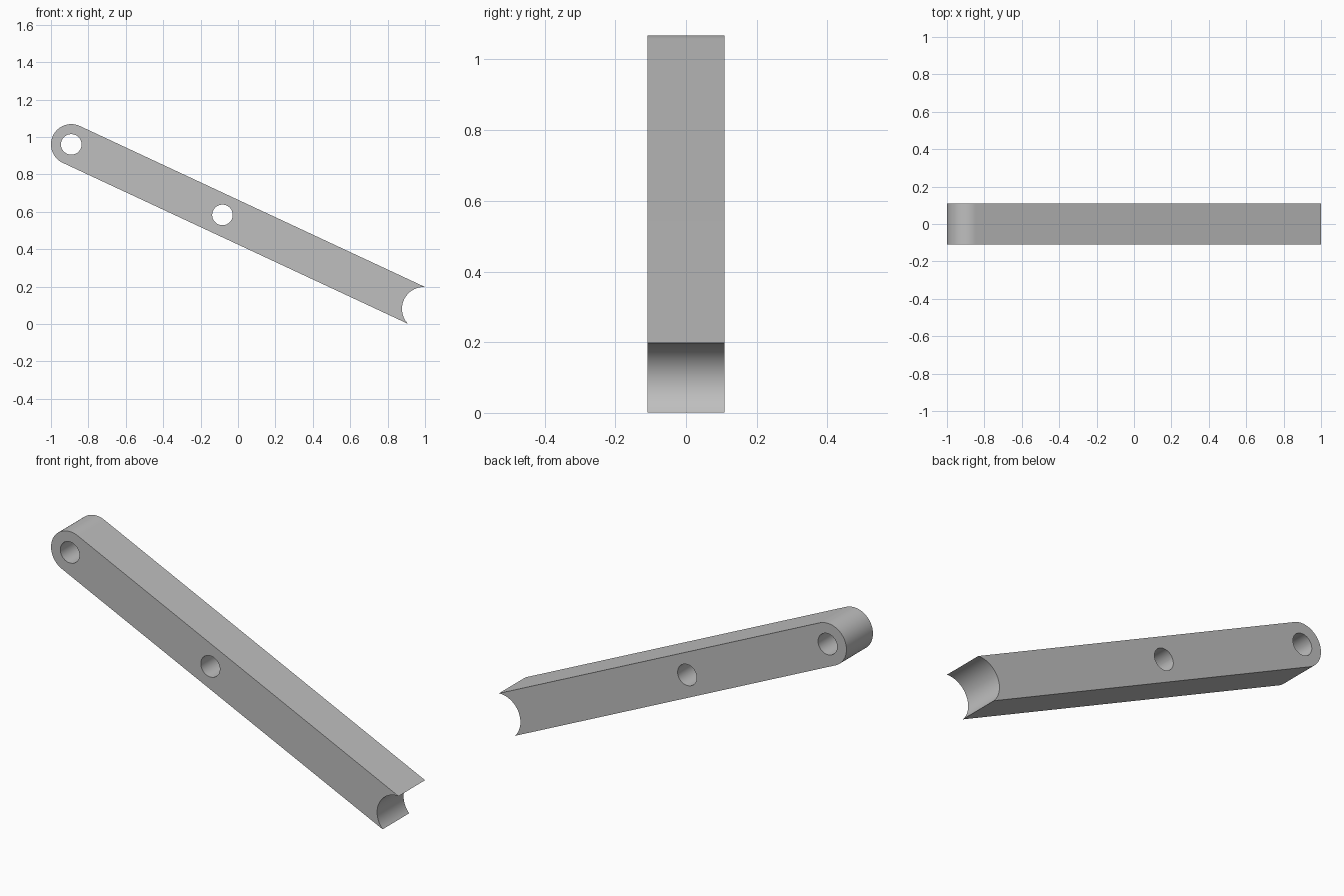
import bpy, bmesh
from math import pi, sin, cos, asin, radians
from mathutils import Matrix, Vector

cube = bpy.data.objects.get("Cube")
if cube:
    bpy.data.objects.remove(cube, do_unlink=True)

HALF = 0.1085        # half width and rounded end radius
LENGTH = 2.037       # pivot centre to the notched corners
NOTCH_R = 0.1167     # concave end radius
HOLE_R = 0.055
MID_HOLE = 0.892     # distance between the two holes
PIVOT = Vector((-0.8915, 0, 0.96))
TILT = Matrix.Translation(PIVOT) @ Matrix.Rotation(radians(25), 4, 'Y')

grey = bpy.data.materials.new("plain grey")
grey.use_nodes = True
colour = (0.52, 0.52, 0.52, 1)
grey.diffuse_color = colour
grey.node_tree.nodes["Principled BSDF"].inputs["Base Color"].default_value = colour


def arc(cx, r, start, end, steps):
    angles = [start + (end - start) * i / steps for i in range(steps + 1)]
    return [(cx + r * cos(a), r * sin(a)) for a in angles]


def prism(name, outline, depth):
    """Extrude an outline along y and place it in the bar's tilted frame."""
    bm = bmesh.new()
    face = bm.faces.new([bm.verts.new((x, -depth, z)) for x, z in outline])
    side = bmesh.ops.extrude_face_region(bm, geom=[face])
    moved = [v for v in side["geom"] if isinstance(v, bmesh.types.BMVert)]
    bmesh.ops.translate(bm, verts=moved, vec=(0, 2 * depth, 0))
    bmesh.ops.recalc_face_normals(bm, faces=bm.faces)
    mesh = bpy.data.meshes.new(name)
    bm.to_mesh(mesh)
    bm.free()
    mesh.transform(TILT)
    mesh.materials.append(grey)
    obj = bpy.data.objects.new(name, mesh)
    bpy.context.collection.objects.link(obj)
    return obj


# Bar with one rounded end and one concave end
half_angle = asin(HALF / NOTCH_R)
notch_x = LENGTH + NOTCH_R * cos(half_angle)
outline = arc(0, HALF, pi / 2, 3 * pi / 2, 40)
outline += arc(notch_x, NOTCH_R, pi + half_angle, pi - half_angle, 36)
bar = prism("link_bar", outline, 0.109)

# Pivot hole and middle hole
bpy.context.view_layer.objects.active = bar
for x in (0, MID_HOLE):
    cutter = prism("hole_cutter", arc(x, HOLE_R, 0, 2 * pi, 48)[:-1], 0.2)
    cutter.hide_render = True
    mod = bar.modifiers.new("hole", 'BOOLEAN')
    mod.operation = 'DIFFERENCE'
    mod.solver = 'EXACT'
    mod.object = cutter
    bpy.ops.object.modifier_apply(modifier=mod.name)
    bpy.data.objects.remove(cutter, do_unlink=True)

# Smooth curved walls, crisp rims
bpy.ops.object.select_all(action='DESELECT')
bar.select_set(True)
bpy.ops.object.shade_smooth_by_angle(angle=radians(30))
